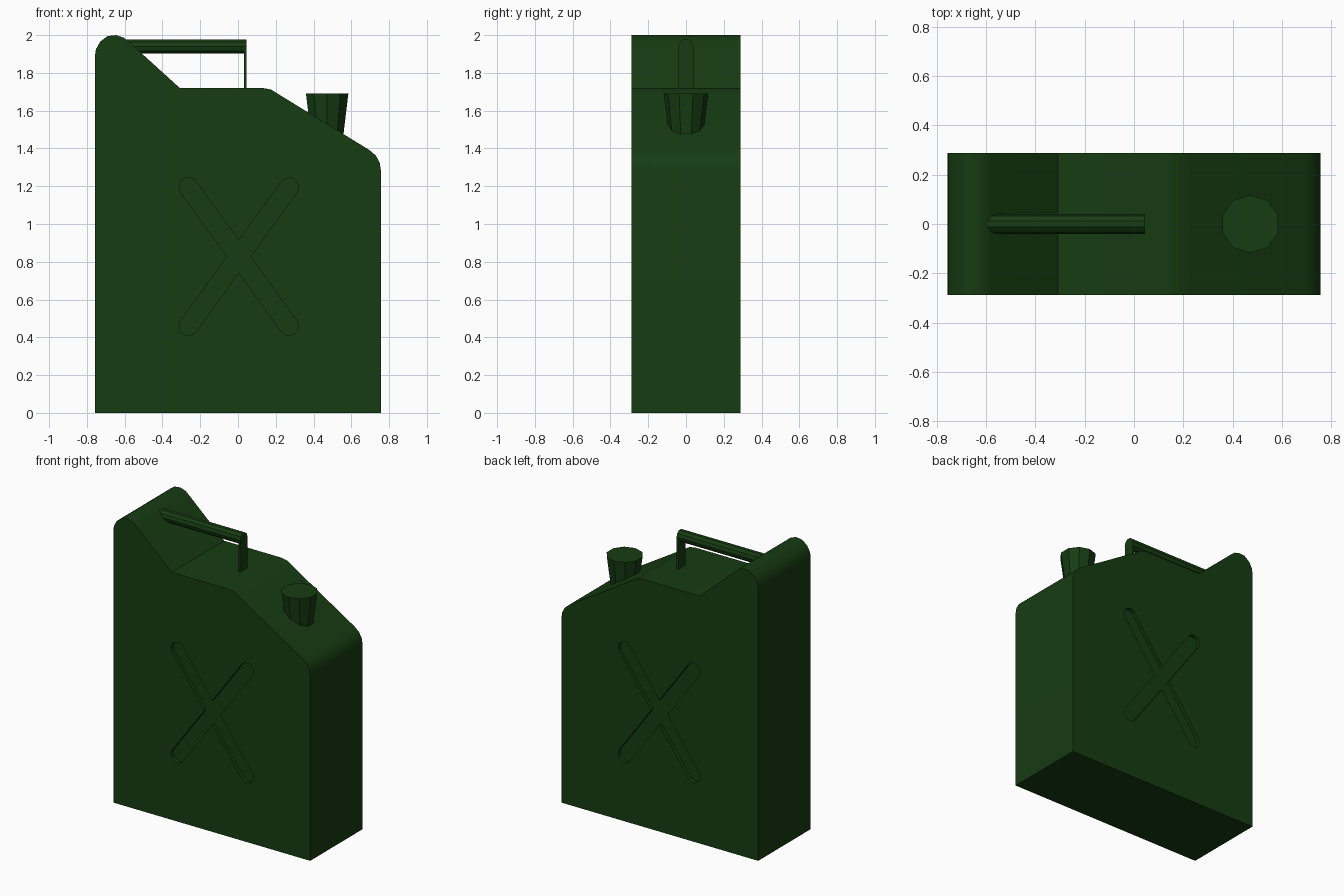
import bpy, bmesh, math
from mathutils import Vector

if "Cube" in bpy.data.objects:
    bpy.data.objects.remove(bpy.data.objects["Cube"])

green = bpy.data.materials.new("dark_green")
green.diffuse_color = (0.008, 0.045, 0.006, 1)
green.use_nodes = True
green.node_tree.nodes["Principled BSDF"].inputs["Base Color"].default_value = green.diffuse_color


def new_object(name, bm):
    bmesh.ops.recalc_face_normals(bm, faces=bm.faces[:])
    mesh = bpy.data.meshes.new(name)
    bm.to_mesh(mesh)
    bm.free()
    mesh.materials.append(green)
    obj = bpy.data.objects.new(name, mesh)
    bpy.context.collection.objects.link(obj)
    return obj


def prism(name, profile, y0, y1):
    """Extrude an x-z outline from y0 to y1."""
    bm = bmesh.new()
    face = bm.faces.new([bm.verts.new((x, y0, z)) for x, z in profile])
    ext = bmesh.ops.extrude_face_region(bm, geom=[face])
    verts = [g for g in ext["geom"] if isinstance(g, bmesh.types.BMVert)]
    bmesh.ops.translate(bm, vec=(0, y1 - y0, 0), verts=verts)
    return new_object(name, bm)


def slot(a, b, r, steps=10):
    """Outline of a round-ended slot between two points."""
    base = math.atan2(b[1] - a[1], b[0] - a[0])
    pts = []
    for c, start in ((b, base - math.pi / 2), (a, base + math.pi / 2)):
        for i in range(steps + 1):
            t = start + math.pi * i / steps
            pts.append((c[0] + r * math.cos(t), c[1] + r * math.sin(t)))
    return pts


# Can body with rounded shoulders
W = 0.288
body = prism("can_body", [
    (-0.757, 0), (0.757, 0), (0.757, 1.28), (0.75, 1.325), (0.73, 1.362), (0.695, 1.392),
    (0.21, 1.69), (0.175, 1.712), (0.13, 1.72), (-0.308, 1.72),
    (-0.575, 1.962), (-0.605, 1.987), (-0.645, 2.0), (-0.69, 1.995),
    (-0.73, 1.965), (-0.752, 1.925), (-0.757, 1.89)], -W, W)

# Crossed grooves pressed into both broad sides
arms = [((-0.262, 1.195), (0.27, 0.46)), ((-0.262, 0.46), (0.27, 1.195))]
for side in (-1, 1):
    for i, (a, b) in enumerate(arms):
        depth = 0.025 + 0.0002 * i
        cutter = prism("groove_cutter", slot(a, b, 0.05),
                       side * (W - depth), side * (W + 0.1))
        mod = body.modifiers.new("groove", 'BOOLEAN')
        mod.object, mod.operation, mod.solver = cutter, 'DIFFERENCE', 'EXACT'
        bpy.context.view_layer.objects.active = body
        bpy.ops.object.modifier_apply(modifier=mod.name)
        bpy.data.objects.remove(cutter)

bpy.ops.object.select_all(action='DESELECT')
body.select_set(True)
bpy.context.view_layer.objects.active = body
bpy.ops.object.shade_smooth_by_angle(angle=math.radians(30))

# Ten-sided flared cap
bm = bmesh.new()
bmesh.ops.create_cone(bm, cap_ends=True, segments=10, radius1=0.085, radius2=0.118, depth=0.26)
cap = new_object("filler_cap", bm)
cap.location = (0.472, 0, 1.56)

# Faceted handle bar
bm = bmesh.new()
bmesh.ops.create_cone(bm, cap_ends=True, segments=10, radius1=0.04, radius2=0.04, depth=0.67)
bar = new_object("handle_bar", bm)
bar.rotation_euler = (0, math.pi / 2, 0)
bar.location = (-0.29, 0, 1.94)

# Thin strap holding up the free end of the bar
bm = bmesh.new()
bmesh.ops.create_cube(bm, size=1)
bmesh.ops.scale(bm, vec=Vector((0.013, 0.078, 0.24)), verts=bm.verts[:])
strap = new_object("handle_strap", bm)
strap.location = (0.0375, 0, 1.82)
